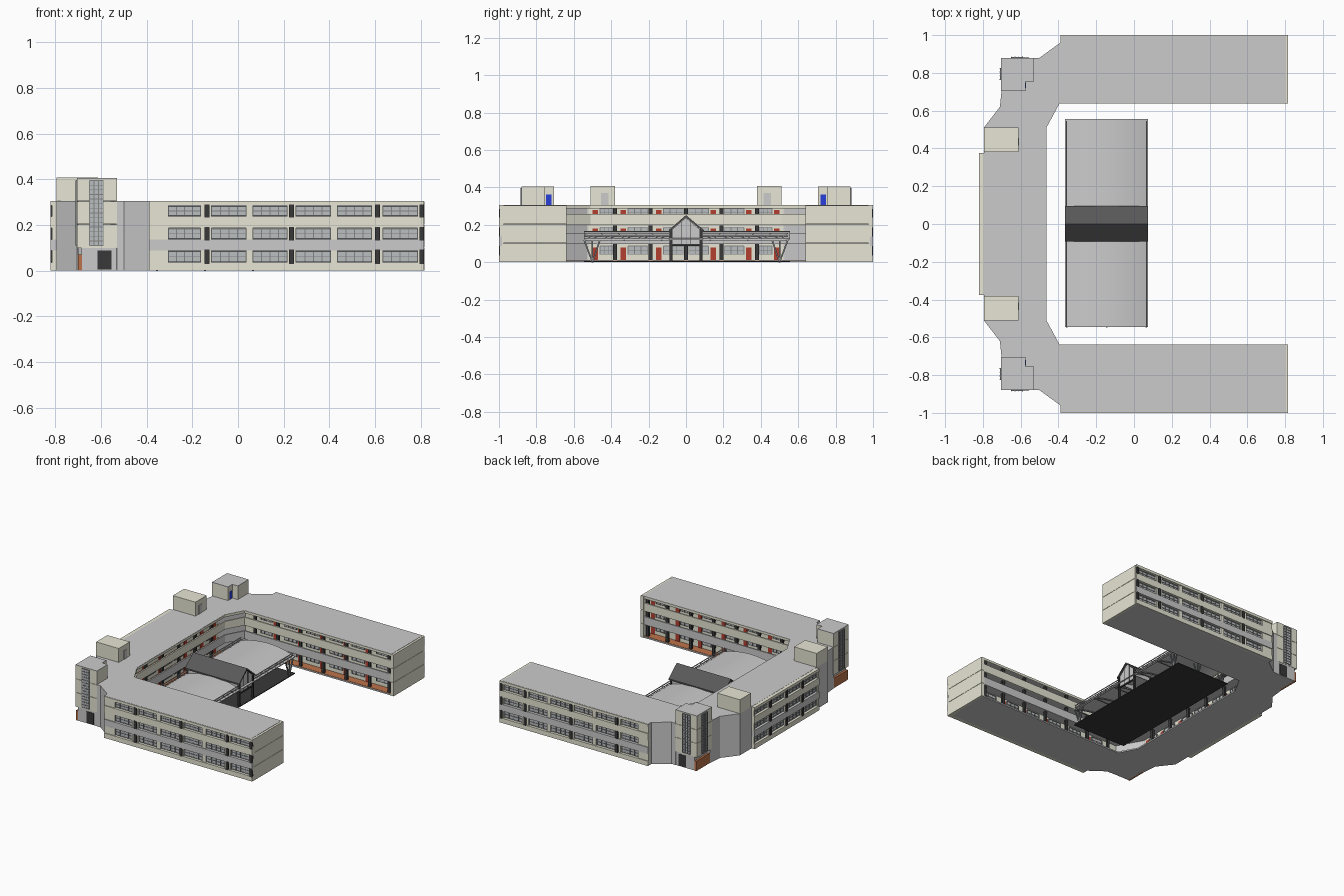
import bpy, bmesh, math
from mathutils import Matrix, Vector

if "Cube" in bpy.data.objects:
    bpy.data.objects.remove(bpy.data.objects["Cube"])

CREAM, GREY, DARK = (.80, .79, .66, 1), (.60, .60, .60, 1), (.04, .04, .04, 1)
ORANGE, RED, BLUE = (.50, .17, .07, 1), (.45, .05, .03, 1), (.02, .05, .7, 1)
GLASS, FRAME, ROOF = (.50, .52, .53, 1), (.22, .23, .24, 1), (.10, .10, .10, 1)
I = Matrix.Identity(4)
parts = {}          # name -> [bmesh, colour, mirrored across y]


def part(name, col, mirror):
    return parts.setdefault(name, [bmesh.new(), col, mirror])[0]


def box(name, col, lo, hi, M=I, mirror=True):
    c = [(a + b) / 2 for a, b in zip(lo, hi)]
    s = [abs(b - a) for a, b in zip(lo, hi)]
    bmesh.ops.create_cube(part(name, col, mirror), size=1,
                          matrix=M @ Matrix.Translation(c) @ Matrix.Diagonal((*s, 1)))


def prism(name, col, pts, z0, z1, M=I, mirror=False):
    bm = part(name, col, mirror)
    lo = [bm.verts.new(M @ Vector((x, y, z0))) for x, y in pts]
    hi = [bm.verts.new(M @ Vector((x, y, z1))) for x, y in pts]
    bm.faces.new(lo[::-1])
    bm.faces.new(hi)
    for i in range(len(pts)):
        j = (i + 1) % len(pts)
        bm.faces.new((lo[i], lo[j], hi[j], hi[i]))


def beam(name, col, p, q, r=.004, mirror=True):
    p, q = Vector(p), Vector(q)
    d = q - p
    M = Matrix.Translation((p + q) / 2) @ d.to_track_quat('Z', 'Y').to_matrix().to_4x4()
    box(name, col, (-r, -r, -d.length / 2), (r, r, d.length / 2), M, mirror)


def window(M, u0, u1, z0, z1, d, n, rows=2):
    """Glass pane with a grid of glazing bars, d = wall depth."""
    box("window_glass", GLASS, (u0, d, z0), (u1, d + .004, z1), M)
    for i in range(n + 1):
        u = u0 + (u1 - u0) * i / n
        box("window_bars", FRAME, (u - .002, d, z0), (u + .002, d + .008, z1), M)
    for i in range(rows + 1):
        z = z0 + (z1 - z0) * i / rows
        box("window_bars", FRAME, (u0, d, z - .0015), (u1, d + .007, z + .0015), M)


LEVELS = [(.035, .088), (.137, .187), (.238, .285)]


def facade(M, u0, u1, bays, cols):
    """Outer wall: floor bands, piers, dark columns and recessed windows."""
    for z0, z1, name, col in ((0, .035, "cream_band", CREAM), (.088, .137, "grey_band", GREY),
                              (.187, .238, "cream_band", CREAM), (.285, .305, "cream_band", CREAM)):
        box(name, col, (u0, -.025, z0), (u1, 0, z1), M)
    ends = [u0] + [u for b in bays for u in b] + [u1]
    for z0, z1 in LEVELS:
        for a, b in zip(ends[::2], ends[1::2]):
            if b - a > .001:
                box("wall_pier", CREAM, (a, -.025, z0), (b, -.006, z1), M)
        for a, b in bays:
            window(M, a, b, z0 + .004, z1 - .004, -.022, 4)
        for c in cols:
            box("outer_column", DARK, (max(c - .011, u0), -.02, z0 - .005),
                (min(c + .011, u1), .001, z1 + .005), M)


# ---- plan outlines (half plan, y > 0) ----
def full(half):
    return half + [(x, -y) for x, y in reversed(half)]


outer = [(-.39, .96), (-.50, .88), (-.53, .88), (-.70, .72), (-.71, .62), (-.795, .51)]
inner = [(.80, .64), (-.395, .64), (-.465, .51)]
inset = [(.80, .71), (-.435, .71), (-.535, .53)]
core = inset[::-1] + [(.80, .975), (-.39, .975)] + outer
plan = inner[::-1] + [(.80, .995), (-.39, .995)] + outer


def closed(half):       # ring halves meet in a U-shaped outline
    n = 3
    court, back = half[:n], half[n:]
    return full(court[::-1])[::-1] + [(x, y) for x, y in back] + [(x, -y) for x, y in reversed(back)]


def ring(half):
    # courtyard side runs from -y wing tip to +y wing tip, then round the outside
    court = [(x, -y) for x, y in reversed(half[:3])] + half[:3]
    return court + half[3:] + [(x, -y) for x, y in reversed(half[3:])]


def strip(name, col, t0, t1, z0, z1):
    """Band following the courtyard edge, between two insets."""
    mix = lambda t: full([(p[0] + (c[0] - p[0]) * t, p[1] + (c[1] - p[1]) * t)
                          for p, c in zip(inner, inset)])
    prism(name, col, mix(t0) + mix(t1)[::-1], z0, z1)


def u_shape(half):
    tip, rest = half[:3], half[3:]
    up = tip + rest                                   # main block -> wing tip -> outside
    return [(x, y) for x, y in up] + [(x, -y) for x, y in reversed(up)]


prism("core_walls", GREY, u_shape(core), .002, .30)
for z0, z1 in ((0, .01), (.1, .11), (.2, .21)):
    prism("floor_slabs", GREY, u_shape(plan), z0, z1)
    strip("gallery_floor", ORANGE, .05, .99, z1, z1 + .002)
prism("roof_slab", GREY, u_shape(plan), .293, .306)
strip("grey_parapet", GREY, -.02, .13, .098, .157)
strip("cream_parapet", CREAM, -.02, .13, .198, .257)
strip("roof_fascia", CREAM, -.02, .1, .288, .305)

# ---- wing end walls, one block per storey ----
for i in range(3):
    box("end_wall", CREAM, (.79, .638, i * .102), (.816, .985, i * .102 + .1))

# ---- outer facades ----
wing_bays = [(-.305, -.165), (-.115, .035), (.065, .215), (.255, .405), (.435, .585), (.635, .785)]
wing_cols = [-.135, .235, .61, .805]
facade(Matrix.Translation((0, 1, 0)), -.39, .815, wing_bays, wing_cols)
WEST = Matrix(((0, -1, 0, -.82), (1, 0, 0, 0), (0, 0, 1, 0), (0, 0, 0, 1)))
facade(WEST, 0, .375, [(.015, .17), (.205, .36)], [0, .1875])

# ---- gallery walls facing the courtyard ----
WING_IN = Matrix.Translation((0, .71, 0)) @ Matrix.Diagonal((1, -1, 1, 1))
MAIN_IN = Matrix(((0, 1, 0, -.535), (1, 0, 0, 0), (0, 0, 1, 0), (0, 0, 0, 1)))
for M, a, b, bays in ((WING_IN, -.435, .79, wing_bays),
                      (MAIN_IN, 0, .52, [(.015, .17), (.205, .36), (.39, .51)])):
    for k in range(3):
        z = .012 + .1 * k
        box("gallery_wall", CREAM, (a, 0, z), (b, .003, z + .085), M)
        for u0, u1 in bays:
            window(M, u0, u1 - .05, z + .03, z + .075, .003, 3)
            box("classroom_door", RED, (u1 - .04, .002, z), (u1 - .01, .008, z + .068), M)
for k in range(3):
    z0, z1 = .01 + .1 * k, .1 + .1 * k - .003
    for c in (-.32, -.135, .05, .235, .42, .61, .77):
        box("gallery_column", DARK, (c - .01, .65, z0), (c + .01, .665, z1))
    for c in (.19, .38):
        box("gallery_column", DARK, (-.49, c - .01, z0), (-.475, c + .01, z1))
    box("gallery_column", DARK, (-.49, 0, z0), (-.475, .01, z1))

# ---- stair towers ----
tower = [(-.705, .705), (-.575, .705), (-.575, .755), (-.53, .755), (-.53, .88), (-.705, .88)]
for z0, z1 in ((.1, .203), (.205, .303), (.305, .402)):
    prism("stair_tower", CREAM, tower, z0, z1, mirror=True)
prism("tower_roof", GREY, tower, .402, .406, mirror=True)
prism("tower_base", GREY, [(-.685, .705), (-.53, .705), (-.53, .878), (-.685, .878)], 0, .1, mirror=True)
box("tower_porch", ORANGE, (-.70, .71, 0), (-.684, .879, .072))
box("tower_door", DARK, (-.615, .87, .005), (-.555, .881, .088))
window(Matrix.Translation((0, .88, 0)), -.65, -.59, .11, .395, -.002, 3, 14)
window(Matrix.Translation((-.705, 0, 0)) @ WEST @ Matrix.Translation((0, -.82, 0)),
       .765, .825, .11, .395, -.002, 3, 14)
box("roof_door", BLUE, (-.58, .72, .307), (-.573, .748, .362))

# ---- roof boxes above the main block ----
box("roof_box", CREAM, (-.795, .38, .3), (-.612, .51, .408))
box("roof_box_door", GREY, (-.615, .415, .306), (-.609, .455, .37))

# ---- courtyard pavilion: floor, vault and trusses ----
X0, X1, Y0, Y1 = -.365, .075, -.545, .555
XM, N = (X0 + X1) / 2, 16
box("pavilion_floor", DARK, (X0, Y0, 0), (X1, Y1, .006), mirror=False)
XZ = Matrix(((1, 0, 0, 0), (0, 0, 1, 0), (0, 1, 0, 0), (0, 0, 0, 1)))


def arc(z):
    return [(XM + .22 * t, z + .04 * (1 - t * t)) for t in (-1 + 2 * i / N for i in range(N + 1))]


prism("vault_roof", GREY, arc(.126) + arc(.121)[::-1], Y0, Y1, XZ)
for y in (.13, .33, .535):
    prism("roof_truss", FRAME, arc(.121) + arc(.114)[::-1], y - .004, y + .004, XZ, True)
    beam("roof_truss", FRAME, (X0, y, .117), (X1, y, .117), .003)
for x in (X0 + .008, X1 - .008):
    for z in (.118, .14, .155):
        beam("edge_rail", GREY, (x, .09, z), (x, .545, z), .0025)
    for i in range(10):
        y = .095 + i * .045
        beam("edge_rail", FRAME, (x, y, .118), (x, y + .045, .155 if i % 2 else .14), .0015)
for x in (X0 + .01, XM, X1 - .01):
    for foot, top in ((.50, .545), (.50, .46), (.50, .50)):
        beam("slanted_leg", FRAME, (x, foot, 0), (x, top, .12))

# ---- gabled centre of the pavilion ----
YZ = Matrix(((0, 0, 1, 0), (1, 0, 0, 0), (0, 1, 0, 0), (0, 0, 0, 1)))
prism("gable_roof", ROOF, [(-.092, .172), (0, .252), (.095, .172), (.095, .162), (0, .24), (-.092, .162)],
      X0, X1, YZ)
for x in (X0 + .012, X1 - .018):
    prism("gable_wall", GREY, [(-.075, .09), (.075, .09), (.075, .175), (0, .238), (-.075, .175)],
          x, x + .006, YZ)
for x in (X0 + .015, X1 - .012):
    beam("gable_post", DARK, (x, .08, 0), (x, .08, .175), .007)
    beam("gable_beam", DARK, (x, -.08, .092), (x, .08, .092), .005, False)
    beam("gable_post", FRAME, (x, .025, .09), (x, .025, .215), .002)
for x in (X0 + .15, X0 + .29):
    beam("gable_post", DARK, (x, .08, 0), (x, .08, .175), .006)
box("gable_side", GREY, (X0 + .012, .076, .12), (X1 - .012, .082, .178))

# ---- turn the collected parts into objects ----
mats = {}
for name, (bm, col, mirror) in parts.items():
    bmesh.ops.recalc_face_normals(bm, faces=bm.faces)
    me = bpy.data.meshes.new(name)
    bm.to_mesh(me)
    bm.free()
    ob = bpy.data.objects.new(name, me)
    bpy.context.collection.objects.link(ob)
    if col not in mats:
        mats[col] = bpy.data.materials.new("paint_%d" % len(mats))
        mats[col].diffuse_color = col
    me.materials.append(mats[col])
    if mirror:
        mod = ob.modifiers.new("mirror", 'MIRROR')
        mod.use_axis = (False, True, False)
        mod.use_mirror_merge = False
    if name == "vault_roof":
        bpy.context.view_layer.objects.active = ob
        ob.select_set(True)
        bpy.ops.object.shade_smooth_by_angle(angle=math.radians(30))
        ob.select_set(False)

for m in bpy.data.materials:
    if m.users and not m.is_grease_pencil:
        m.use_nodes = True
        m.node_tree.nodes["Principled BSDF"].inputs["Base Color"].default_value = m.diffuse_color
